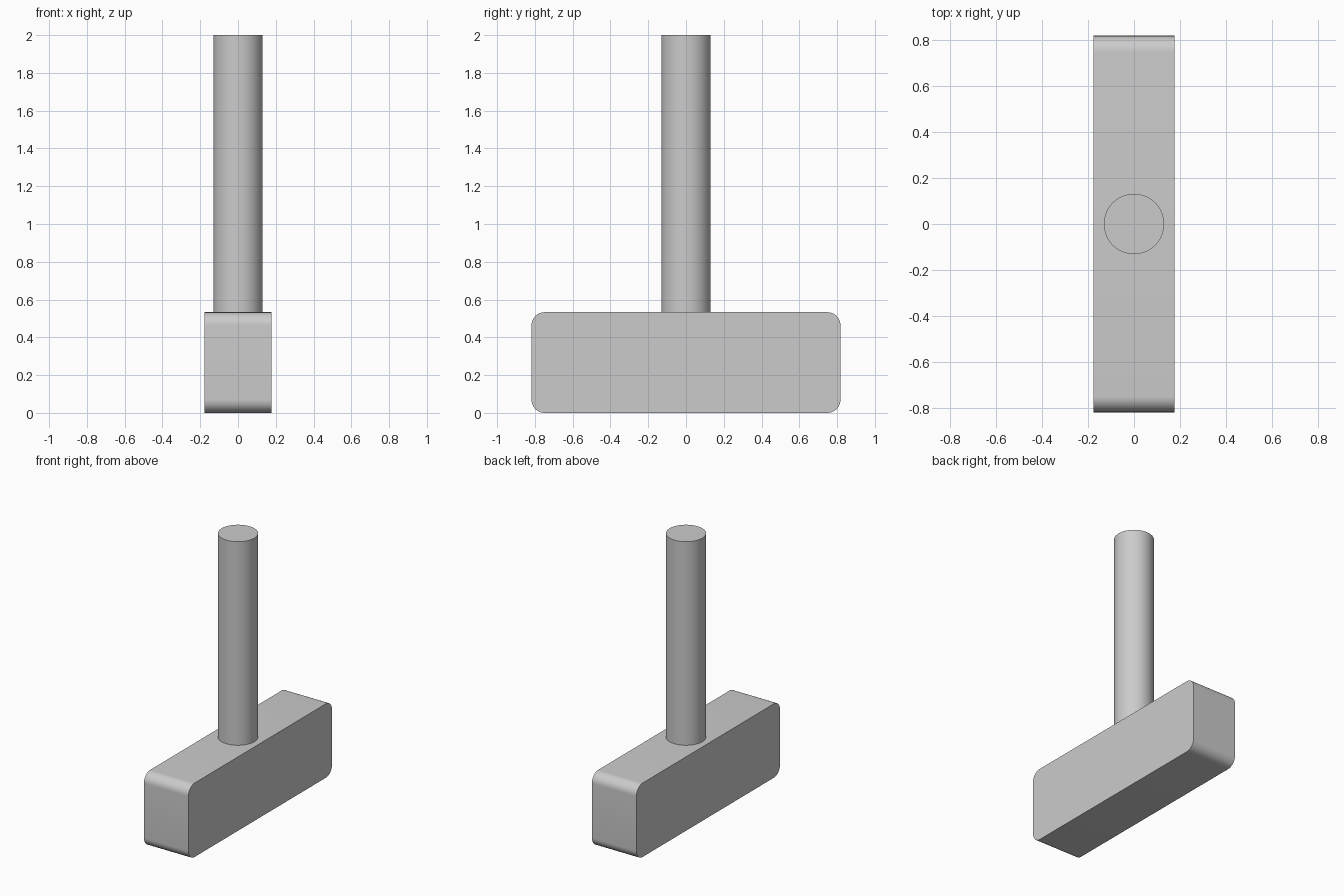
import bpy
import bmesh
from math import radians

default_cube = bpy.data.objects.get("Cube")
if default_cube:
    bpy.data.objects.remove(default_cube, do_unlink=True)

WIDTH, LENGTH, HEAD_TOP = 0.354, 1.636, 0.533
CORNER = 0.07
HANDLE_RADIUS, TOTAL_HEIGHT = 0.131, 2.0

grey = bpy.data.materials.new("light grey")
grey.use_nodes = True
colour = (0.6, 0.6, 0.6, 1)
grey.diffuse_color = colour
grey.node_tree.nodes["Principled BSDF"].inputs["Base Color"].default_value = colour


def finish(name, bm):
    """Turn a bmesh into a smooth object with sharp edges."""
    mesh = bpy.data.meshes.new(name)
    bmesh.ops.recalc_face_normals(bm, faces=bm.faces)
    bm.to_mesh(mesh)
    bm.free()
    obj = bpy.data.objects.new(name, mesh)
    bpy.context.collection.objects.link(obj)
    mesh.materials.append(grey)
    bpy.ops.object.select_all(action="DESELECT")
    obj.select_set(True)
    bpy.context.view_layer.objects.active = obj
    bpy.ops.object.shade_smooth_by_angle(angle=radians(30))
    return obj


# Head: a long block with its four crosswise edges rounded
bm = bmesh.new()
bmesh.ops.create_cube(bm, size=1)
bmesh.ops.scale(bm, verts=bm.verts, vec=(WIDTH, LENGTH, HEAD_TOP))
bmesh.ops.translate(bm, verts=bm.verts, vec=(0, 0, HEAD_TOP / 2))
crosswise = [e for e in bm.edges
             if abs(e.verts[0].co.x - e.verts[1].co.x) > WIDTH / 2]
bmesh.ops.bevel(bm, geom=crosswise, offset=CORNER, segments=12,
                profile=0.5, affect="EDGES")
finish("head", bm)

# Handle: a plain round bar standing on the head
bm = bmesh.new()
length = TOTAL_HEIGHT - HEAD_TOP
bmesh.ops.create_cone(bm, cap_ends=True, segments=64, radius1=HANDLE_RADIUS,
                      radius2=HANDLE_RADIUS, depth=length)
bmesh.ops.translate(bm, verts=bm.verts, vec=(0, 0, HEAD_TOP + length / 2))
finish("handle", bm)
